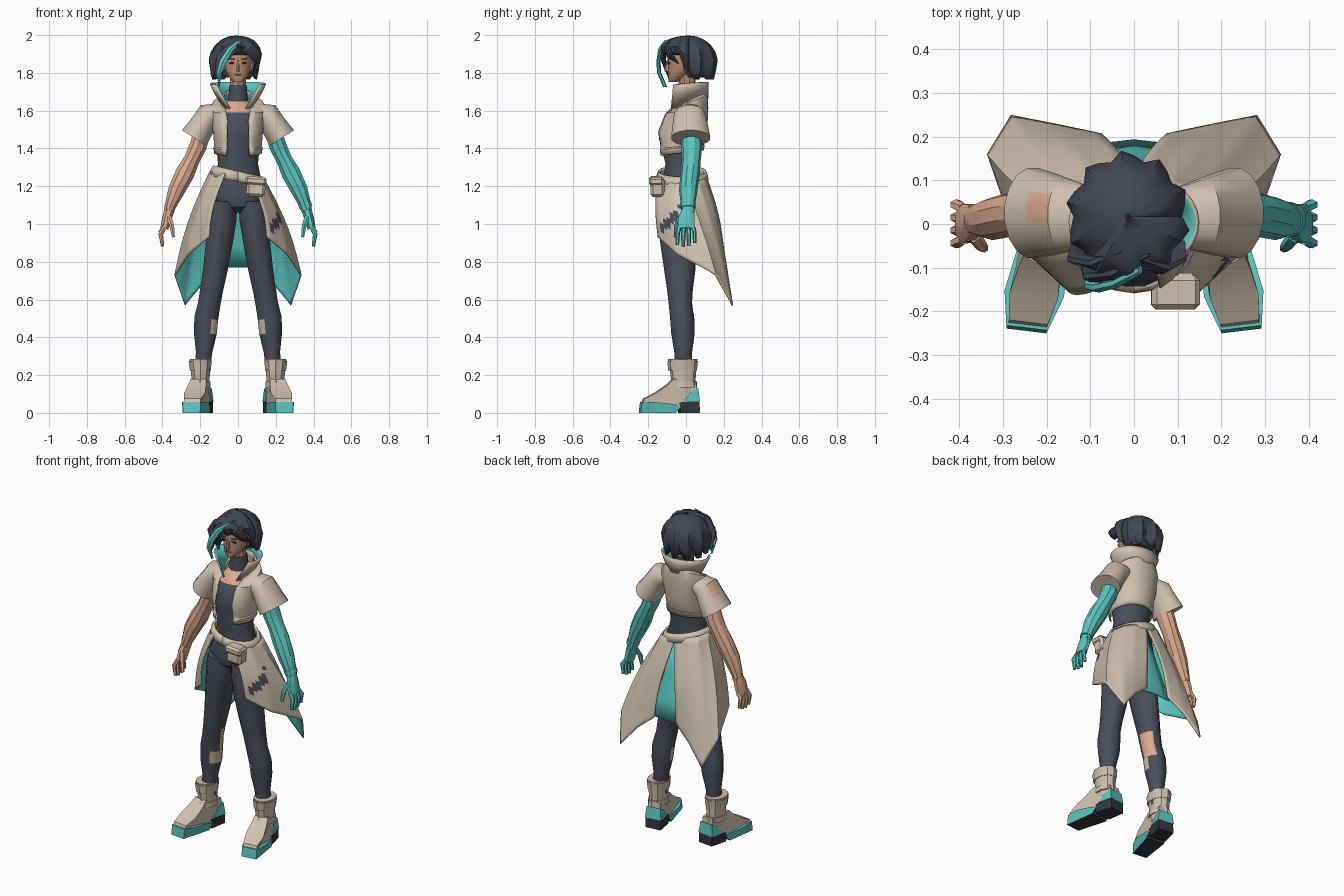
import bpy, bmesh
from math import sin, cos, pi, radians
from mathutils import Vector, Matrix

cube = bpy.data.objects.get("Cube")
if cube:
    bpy.data.objects.remove(cube, do_unlink=True)


def material(name, *rgb):
    linear = [((c / 255 + .055) / 1.055) ** 2.4 for c in rgb] + [1]
    mat = bpy.data.materials.new(name)
    mat.use_nodes = True
    mat.diffuse_color = linear
    mat.node_tree.nodes["Principled BSDF"].inputs["Base Color"].default_value = linear
    return mat


BEIGE = material("beige cloth", 207, 193, 176)
TEAL = material("teal", 92, 198, 190)
SUIT = material("slate suit", 74, 78, 90)
HAIR = material("dark hair", 67, 71, 82)
SKIN = material("skin", 221, 171, 144)
FACE = material("face skin", 186, 141, 117)
BLACK = material("black rubber", 53, 55, 62)
LIPS = material("lips", 136, 94, 79)


def build(name, verts, faces, mats, rule=None, thick=0, angle=32):
    """Make an object; rule(centre, normal) picks the material of each face."""
    mesh = bpy.data.meshes.new(name)
    mesh.from_pydata([tuple(v) for v in verts], [], faces)
    if not thick:
        bm = bmesh.new()
        bm.from_mesh(mesh)
        bmesh.ops.recalc_face_normals(bm, faces=bm.faces)
        bm.to_mesh(mesh)
        bm.free()
    mats = mats if isinstance(mats, list) else [mats]
    for mat in mats:
        mesh.materials.append(mat)
    if rule:
        for poly in mesh.polygons:
            poly.material_index = rule(poly.center, poly.normal)
    obj = bpy.data.objects.new(name, mesh)
    bpy.context.scene.collection.objects.link(obj)
    for other in bpy.context.selected_objects:
        other.select_set(False)
    obj.select_set(True)
    bpy.context.view_layer.objects.active = obj
    bpy.ops.object.shade_smooth_by_angle(angle=radians(angle))
    if thick:
        shell = obj.modifiers.new("shell", "SOLIDIFY")
        shell.thickness, shell.offset = thick, -1
        shell.material_offset = 1 if len(mats) > 1 else 0


def tube(name, rings, mats, n=10, side=1, rule=None):
    """Closed loft along (x, y, z, width, depth) rings, square to the path."""
    pts = [Vector((side * r[0], r[1], r[2])) for r in rings]
    verts, last = [], len(rings) - 1
    for k, ring in enumerate(rings):
        along = pts[min(k + 1, last)] - pts[max(k - 1, 0)]
        across = Vector((0, 1, 0)).cross(along).normalized()
        for j in range(n):
            a = 2 * pi * (j + .5) / n
            verts.append(pts[k] + across * cos(a) * ring[3] + Vector((0, sin(a) * ring[4], 0)))
    faces = [(k * n + j, k * n + (j + 1) % n, (k + 1) * n + (j + 1) % n, (k + 1) * n + j)
             for k in range(last) for j in range(n)]
    faces += [tuple(range(n)), tuple(range(last * n, last * n + n))]
    build(name, verts, faces, mats, rule)


def sheet(name, rows, mats, thick=.01, flip=False, rule=None):
    """Shell through rows of points, listed from the top down."""
    w = len(rows[0])
    faces = [(i * w + j, i * w + w + j, i * w + w + j + 1, i * w + j + 1)
             for i in range(len(rows) - 1) for j in range(w - 1)]
    if flip:
        faces = [f[::-1] for f in faces]
    build(name, [p for row in rows for p in row], faces, mats, rule, thick)


def arc(y, z, rx, ry, gap, lean=0, tilt=0, n=20):
    """Ellipse row, open by gap degrees each side of the front; lean lowers the front."""
    angles = [radians(gap - 90 + (360 - 2 * gap) * j / n) for j in range(n + 1)]
    return [Vector((rx * cos(a), y + ry * sin(a), z + tilt * cos(a) + lean * sin(a))) for a in angles]


def box(name, centre, size, mat, turn=0, bevel=.002):
    bm = bmesh.new()
    bmesh.ops.create_cube(bm, size=1, matrix=Matrix.LocRotScale(
        Vector(centre), Matrix.Rotation(radians(turn), 3, "Y"), Vector(size)))
    bmesh.ops.bevel(bm, geom=bm.edges[:], offset=bevel, segments=1, affect="EDGES")
    bm.verts.index_update()
    verts = [v.co.copy() for v in bm.verts]
    faces = [[v.index for v in f.verts] for f in bm.faces]
    bm.free()
    build(name, verts, faces, mat)


def foot_part(name, profile, mats, side, extra=0, rule=None):
    """Side profile spread to the foot's width, narrower higher up, turned outward."""
    verts = []
    for edge in (-1, 1):
        for y, z in profile:
            half = .046 - .13 * min(y, 0) if y > -.15 else .0655 + .26 * (y + .15)
            x = edge * (half * (1 - 2.2 * max(z - .06, 0)) + extra)
            verts.append((side * (.195 + x - y * .21), y + x * .12, z))
    n = len(profile)
    faces = [(j, (j + 1) % n, n + (j + 1) % n, n + j) for j in range(n)]
    faces += [tuple(range(n)), tuple(range(n, 2 * n))]
    build(name, verts, faces, mats, rule)


# Body suit with bare upper chest, neck and high neckband
tube("torso", [(0, -.04, 1.06, .03, .05), (0, -.04, 1.09, .1, .09), (0, -.035, 1.14, .158, .105),
               (0, -.025, 1.22, .128, .1), (0, -.025, 1.32, .108, .085), (0, -.025, 1.45, .12, .12),
               (0, -.02, 1.52, .125, .115), (0, 0, 1.59, .12, .105), (0, .01, 1.64, .065, .07),
               (0, .015, 1.66, .05, .05)], [SUIT, SKIN], 16,
     rule=lambda c, n: int(c.z > 1.58))
tube("neck", [(0, .015, 1.64, .044, .044), (0, 0, 1.82, .044, .046)], FACE)
tube("neckband", [(0, .012, 1.64, .056, .06), (0, .008, 1.735, .047, .051)], SUIT, 12)

# Head and face
tube("head", [(0, -.07, 1.752, .022, .022), (0, -.052, 1.775, .048, .043), (0, -.027, 1.81, .066, .068),
              (0, -.02, 1.86, .074, .077), (0, -.012, 1.91, .077, .085), (0, 0, 1.96, .06, .07)],
     [FACE, HAIR], 14, rule=lambda c, n: int(c.y > .03 or c.z > 1.93))
tube("nose", [(0, -.098, 1.807, .012, .014), (0, -.1, 1.82, .013, .016), (0, -.094, 1.865, .006, .008)], FACE, 6)
box("mouth", (0, -.092, 1.787), (.034, .012, .009), LIPS)
for side in (-1, 1):
    box("eye", (side * .033, -.089, 1.852), (.026, .009, .01), BLACK, side * 8)
    box("eyebrow", (side * .034, -.09, 1.874), (.034, .009, .006), LIPS, side * -8)
    tube("ear", [(.07, 0, 1.81, .008, .012), (.078, .005, 1.85, .009, .018), (.075, .005, 1.87, .006, .01)],
         FACE, 6, side)

# Chunky bob of overlapping locks, underlayer and swept fringe
columns = 30
hair_rows = []
for k in range(8):
    t, row = k / 7, []
    for j in range(columns + 1):
        a = 2 * pi * j / columns
        front = min(max((-sin(a) - .05) / .35, 0), 1) if cos(a) > -.62 else 0
        hem = 1.765 + .13 * front + .035 * (j % 3 == 0) * (1 - front)
        r = sin(min(t * 1.3, 1) * pi / 2) * (1 - .55 * max(0, t - .75))
        r *= 1 + (.075 * (j % 3) - .06) * min(1, t * 2)
        row.append(Vector((-.014 + .133 * r * cos(a), .017 + .14 * r * sin(a),
                           hem + (1.998 - hem) * cos(t * pi / 2))))
    hair_rows.append(row)
sheet("hair_shell", hair_rows, HAIR, .014)
tube("hair_underlayer", [(0, .055, 1.775, .075, .05), (0, .055, 1.83, .1, .08), (0, .035, 1.93, .1, .09)], HAIR)
fringe = [((.04, -.07, 1.97), (-.035, -.113, 1.93), (-.09, -.12, 1.87), (-.118, -.09, 1.77)),
          ((-.02, -.06, 1.975), (-.08, -.09, 1.935), (-.125, -.08, 1.87), (-.138, -.045, 1.78)),
          ((.01, -.08, 1.965), (.06, -.1, 1.93), (.095, -.08, 1.89), (.112, -.04, 1.85))]
for path in fringe:
    tube("fringe_lock", [(*p, w, w * .45) for p, w in zip(path, (.016, .034, .032, .006))], HAIR, 8)
streak = [(.015, -.105, 1.97), (-.04, -.136, 1.925), (-.08, -.146, 1.86), (-.1, -.142, 1.8), (-.1, -.11, 1.725)]
tube("teal_streak", [(*p, w, .011) for p, w in zip(streak, (.008, .018, .021, .016, .003))], TEAL, 6)

# Cropped jacket and flared collar with teal lining
sheet("jacket", [arc(*r) for r in [
    (.018, 1.66, .085, .09, 40, .06), (.01, 1.64, .135, .105, 30, .045), (0, 1.6, .153, .118, 24, .015),
    (-.01, 1.55, .142, .125, 24), (-.026, 1.485, .132, .137, 27), (-.026, 1.44, .128, .128, 28),
    (-.028, 1.41, .125, .122, 29, .01), (-.028, 1.405, .13, .127, 29, .015),
    (-.028, 1.375, .127, .122, 30, .015)]], BEIGE, .008)
sheet("collar", [arc(.003, 1.742, .15, .116, 52, .01), arc(.008, 1.7, .13, .112, 44, .02),
                 arc(.012, 1.635, .09, .107, 30, .03)], [BEIGE, TEAL], .009)

for side in (-1, 1):
    tag = "left_" if side > 0 else "right_"
    limb = TEAL if side > 0 else SKIN
    # Short wide sleeves, with a cut-out on the right shoulder
    tube(tag + "sleeve", [(.1, .015, 1.59, .05, .07), (.155, .02, 1.575, .07, .085),
                          (.19, .022, 1.52, .07, .095), (.232, .025, 1.455, .078, .105)],
         [BEIGE, SKIN], 16, side,
         lambda c, n: int(-.245 < c.x < -.18 and -.01 < c.y < .08 and n.z > .2 and c.z > 1.53))

    # Arms and hands
    tube(tag + "arm", [(.17, .02, 1.55, .045, .045), (.212, .03, 1.41, .048, .056), (.245, .028, 1.34, .044, .05),
                       (.28, .022, 1.27, .053, .051), (.325, .012, 1.18, .047, .049), (.36, .01, 1.09, .031, .036),
                       (.366, .01, 1.06, .028, .035)], limb, 10, side)
    tube(tag + "palm", [(.362, .01, 1.08, .028, .034), (.376, .002, 1.03, .028, .047),
                        (.39, 0, .975, .023, .048)], limb, 8, side)
    for f in range(4):
        y, drop = -.035 + .0235 * f, (.01, 0, .005, .02)[f]
        tube(tag + "finger", [(.39, y, .985, .014, .013), (.409, y * 1.25, .94 + drop, .013, .012),
                              (.4, y * 1.3, .88 + drop, .009, .009)], limb, 6, side)
    tube(tag + "thumb", [(.368, -.025, 1.04, .017, .018), (.35, -.05, .99, .014, .014),
                         (.342, -.056, .93, .009, .009)], limb, 6, side)
    if side > 0:
        tube("teal_cuff", [(.352, .01, 1.11, .037, .041), (.362, .01, 1.085, .036, .04)], TEAL, 10)

    # Legs with torn patches on the inner sides
    def torn(c, n):
        inner = -n.x if c.x > 0 else n.x
        if .42 < c.z < .51 and inner > .3 and n.y < .1:
            return 1
        return 2 if c.x < 0 and .51 < c.z < .66 and inner > .6 and n.y > -.3 else 0
    tube(tag + "leg", [(.078, -.04, 1.12, .075, .1), (.085, -.04, 1.03, .08, .102), (.098, -.04, .91, .073, .098),
                       (.12, -.033, .76, .067, .083), (.14, -.032, .65, .062, .068), (.152, -.03, .58, .061, .062),
                       (.168, -.02, .5, .065, .064), (.173, -.016, .42, .062, .062),
                       (.18, -.015, .32, .044, .047), (.19, -.015, .2, .042, .046)],
         [SUIT, BEIGE, SKIN], 14, side, torn)

    # Boots: shaft, cuff, strap, upper, soles and heel
    tube(tag + "boot_shaft", [(.197, -.012, .1, .046, .058), (.198, -.014, .18, .05, .065),
                              (.2, -.018, .285, .06, .078)], BEIGE, 10, side)
    tube(tag + "boot_cuff", [(.199, -.018, .225, .058, .076), (.2, -.018, .275, .064, .081)], BEIGE, 10, side)
    tube(tag + "ankle_strap", [(.199, -.018, .135, .056, .075), (.199, -.016, .165, .055, .073)], BEIGE, 10, side)
    foot_part(tag + "boot_upper", [(.055, .05), (.05, .16), (-.07, .18), (-.1, .15), (-.165, .105),
                                   (-.225, .075), (-.235, .045), (-.05, .03)], BEIGE, side)
    foot_part(tag + "toe_sole", [(-.06, 0), (-.035, .03), (-.06, .045), (-.16, .056), (-.238, .058), (-.245, 0)],
              [TEAL, BLACK], side, .005, lambda c, n: int(n.z < -.4))
    foot_part(tag + "heel", [(.068, 0), (.066, .065), (-.04, .055), (-.035, 0)], BLACK, side, .002)
    foot_part(tag + "heel_counter", [(.068, .06), (.06, .13), (.02, .11), (-.02, .06)], TEAL, side, .005)

    # Long coat tail, lined in teal, torn on the left
    tops = [(.07, -.145), (.128, -.075), (.148, 0), (.128, .065), (.08, .098), (0, .108)]
    hems = [(.155, -.15, .93), (.265, -.05, .84), (.337, .16, .73), (.282, .25, .57), (.18, .23, .69), (.075, .208, .775)]
    cols = [(Vector((*a, 1.255 - side * a[0] * .2)), Vector(b)) for a, b in zip(tops, hems)]
    fine = []
    for (a, b), (c, d) in zip(cols, cols[1:]):
        fine += [(a.lerp(c, q / 5), b.lerp(d, q / 5)) for q in range(5)]
    fine.append(cols[-1])
    rows = []
    for k in range(21):
        t, row = k / 20, []
        for top, hem in fine:
            p = top.lerp(hem, t)
            p += Vector((p.x, p.y * .6, 0)).normalized() * .024 * sin(pi * t)
            row.append(Vector((side * p.x, p.y, p.z)))
        rows.append(row)
    sheet(tag + "coat_tail", rows, [BEIGE, TEAL, SUIT, TEAL], .008, side < 0,
          lambda c, n: 2 if c.x > 0 and -.14 < c.y < -.03 and abs(c.z - 1.02 - (c.y + .08) * .9) < .03 else 0)

# Teal pleat behind the split in the coat
sheet("back_pleat", [[Vector((w * u, y - .012 * abs(u), z)) for u in (-1, -.5, 0, .5, 1)]
                     for w, y, z in ((.03, .085, 1.22), (.06, .125, 1.05), (.09, .165, .88), (.11, .188, .77))],
      TEAL, .006)

# Slanted belt and hip pouch
sheet("belt", [arc(-.02, z, rx, ry, 0, 0, -.03) for z, rx, ry in
               ((1.28, .132, .128), (1.255, .145, .137), (1.225, .15, .139))], BEIGE, .014)
box("pouch", (.095, -.15, 1.195), (.1, .075, .1), BEIGE, 4, .014)
box("pouch_flap", (.095, -.157, 1.228), (.112, .078, .045), BEIGE, 4, .012)
